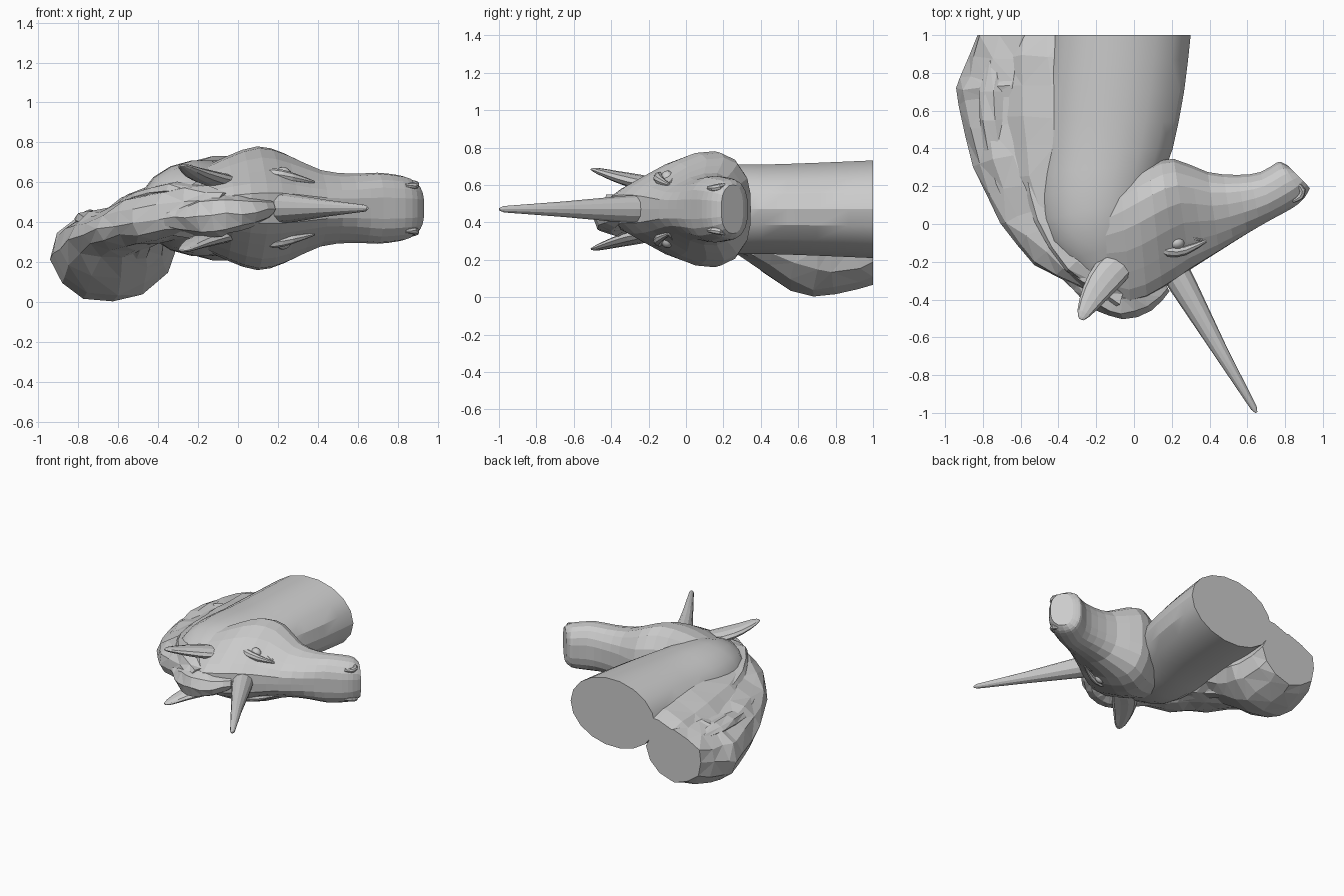
import bpy, bmesh, math, random
from mathutils import Vector, Matrix

random.seed(4)
MID = 0.47          # height of the head's symmetry plane
Z = Vector((0, 0, 1))


def oval(n):
    return [((1 - math.cos(math.pi * i / n)) / 2, math.sin(math.pi * i / n)) for i in range(n + 1)]


def catmull(rows, k):
    out = []
    for i in range(len(rows) - 1):
        p0, p1, p2, p3 = rows[max(i - 1, 0)], rows[i], rows[i + 1], rows[min(i + 2, len(rows) - 1)]
        for s in range(k):
            t = s / k
            out.append([0.5 * (2 * b + (c - a) * t + (2 * a - 5 * b + 4 * c - d) * t * t
                               + (3 * b - a - 3 * c + d) * t ** 3)
                        for a, b, c, d in zip(p0, p1, p2, p3)])
    return out + [list(rows[-1])]


def loft(name, rows, half, half2=None, k=2, jitter=0.0, flat_end=False, smooth=None):
    """rows: edge point A, edge point B, half width across.
    half: half outline (t, w); half2: optional outline blended in towards the far end."""
    rows = catmull(rows, k)
    mids = [(Vector(r[:3]) + Vector(r[3:6])) / 2 for r in rows]
    bm = bmesh.new()
    rings = []
    for i, r in enumerate(rows):
        f = min(max((i / (len(rows) - 1) - 0.35) / 0.3, 0), 1)
        shape = [(t + (u - t) * f, w + (v - w) * f) for (t, w), (u, v) in zip(half, half2 or half)]
        outline = shape + [(t, -w) for t, w in reversed(shape[1:-1])]
        a, b = Vector(r[:3]), Vector(r[3:6])
        across = (mids[min(i + 1, len(mids) - 1)] - mids[max(i - 1, 0)]).cross(b - a).normalized()
        ring = []
        for t, w in outline:
            co = a.lerp(b, t) + across * w * r[6]
            co += Vector([random.uniform(-jitter, jitter) for _ in range(3)])
            if flat_end and i == len(rows) - 1:
                co.y = 1.0
            ring.append(bm.verts.new(co))
        rings.append(ring)
    n = len(rings[0])
    for p, q in zip(rings, rings[1:]):
        for j in range(n):
            bm.faces.new((p[j], p[(j + 1) % n], q[(j + 1) % n], q[j]))
    bm.faces.new(rings[0])
    bm.faces.new(rings[-1])
    if jitter:
        bmesh.ops.triangulate(bm, faces=[f for f in bm.faces if len(f.verts) == 4])
    return finish(name, bm, smooth)


def finish(name, bm, smooth=None):
    bmesh.ops.recalc_face_normals(bm, faces=bm.faces)
    me = bpy.data.meshes.new(name)
    bm.to_mesh(me)
    bm.free()
    ob = bpy.data.objects.new(name, me)
    bpy.context.collection.objects.link(ob)
    if smooth:
        bpy.context.view_layer.objects.active = ob
        ob.select_set(True)
        bpy.ops.object.shade_smooth_by_angle(angle=math.radians(smooth))
        ob.select_set(False)
    return ob


def tube(name, path, thick=1.0, sides=5, **kw):
    """path: x, y, z, radius; thick scales the radius along z."""
    rows = []
    for i, p in enumerate(path):
        a, b = path[max(i - 1, 0)], path[min(i + 1, len(path) - 1)]
        side = (Vector(b[:3]) - Vector(a[:3])).cross(Z).normalized() * p[3]
        c = Vector(p[:3])
        rows.append([*(c - side), *(c + side), p[3] * thick])
    return loft(name, rows, oval(sides), **kw)


def flat_rows(rows):
    return [(ax, ay, MID, bx, by, MID, w) for ax, ay, bx, by, w in rows]


def blob(name, co, size):
    bm = bmesh.new()
    m = Matrix.Translation(co) @ Matrix.Diagonal((*size, 1))
    bmesh.ops.create_uvsphere(bm, u_segments=12, v_segments=8, radius=1, matrix=m)
    return finish(name, bm, 40)


# Head: forehead point, jaw point, half width; egg-shaped skull turning into a squarer muzzle
skull = [(0, 0), (0.01, 0.25), (0.1, 0.42), (0.24, 0.6), (0.42, 0.82), (0.6, 0.97),
         (0.76, 1), (0.88, 0.88), (0.97, 0.6), (1, 0.3), (1, 0)]
snout = [(0, 0), (0.0, 0.3), (0.05, 0.58), (0.16, 0.8), (0.33, 0.96), (0.52, 1),
         (0.7, 0.97), (0.84, 0.85), (0.95, 0.6), (1, 0.3), (1, 0)]
loft("head", flat_rows([
    (-0.22, -0.33, -0.25, 0.08, 0.17), (-0.02, -0.41, -0.07, 0.22, 0.26),
    (0.15, -0.34, 0.08, 0.31, 0.31), (0.30, -0.24, 0.21, 0.345, 0.275),
    (0.45, -0.145, 0.39, 0.275, 0.195), (0.60, -0.05, 0.55, 0.26, 0.175),
    (0.73, 0.025, 0.67, 0.275, 0.178), (0.84, 0.085, 0.755, 0.325, 0.167),
    (0.90, 0.135, 0.785, 0.325, 0.155), (0.932, 0.19, 0.82, 0.305, 0.13)]), skull, snout)

# Neck: crest point, throat point, half width
loft("neck", flat_rows([
    (-0.30, -0.28, 0.05, -0.15, 0.15), (-0.46, -0.1, 0.1, 0.05, 0.225),
    (-0.50, 0.15, 0.15, 0.25, 0.243), (-0.48, 0.4, 0.205, 0.4, 0.242),
    (-0.46, 0.7, 0.265, 0.7, 0.252), (-0.43, 1, 0.30, 1, 0.265)]),
    oval(9), flat_end=True, smooth=25)

# Mane: heavy faceted mass falling to the lower side
loft("mane", [
    (-0.10, -0.46, .45, -0.02, -0.25, .47, .10), (-0.28, -0.35, .44, -0.15, -0.12, .48, .14),
    (-0.52, -0.22, .40, -0.25, 0.05, .47, .12), (-0.70, 0.0, .36, -0.30, 0.15, .44, .12),
    (-0.84, 0.3, .31, -0.36, 0.35, .39, .14), (-0.93, 0.62, .23, -0.33, 0.62, .28, .22),
    (-0.91, 0.78, .23, -0.33, 0.78, .25, .235), (-0.84, 1, .27, -0.36, 1, .28, .20)],
    oval(6), jitter=0.014, flat_end=True)

# Root of the mane bridging down from the neck
loft("mane_root", [
    (-0.38, -0.24, .44, -0.08, -0.12, .56, .10), (-0.60, 0.08, .39, -0.18, 0.15, .57, .11),
    (-0.71, 0.42, .36, -0.20, 0.42, .57, .10), (-0.73, 0.72, .36, -0.22, 0.72, .56, .10),
    (-0.70, 1, .34, -0.28, 1, .50, .09)], oval(5), jitter=0.012, flat_end=True)

# Locks laid over the mane
locks = [
    [(-0.14, -0.30, .55, .04), (-0.30, -0.20, .56, .08), (-0.45, 0.05, .52, .09), (-0.52, 0.3, .49, .07), (-0.55, 0.52, .47, .03)],
    [(-0.12, -0.18, .60, .04), (-0.23, -0.02, .64, .07), (-0.30, 0.2, .63, .07), (-0.36, 0.45, .58, .05), (-0.40, 0.6, .56, .02)],
    [(-0.40, -0.18, .44, .05), (-0.60, 0.08, .41, .09), (-0.71, 0.4, .40, .09), (-0.74, 0.70, .42, .08), (-0.70, 0.97, .40, .03)],
    [(-0.20, -0.26, .37, .05), (-0.36, -0.08, .34, .07), (-0.48, 0.2, .31, .07), (-0.54, 0.5, .19, .08), (-0.57, 0.75, .06, .05)],
]
for i, path in enumerate(locks):
    tube(f"mane_lock_{i + 1}", path, thick=0.5, sides=4, jitter=0.006)

# Forelock between the ears
tube("forelock", [(-0.42, -0.20, .42, .03), (-0.28, -0.28, .42, .08), (-0.15, -0.345, .43, .12),
                  (-0.05, -0.395, .44, .118), (0.06, -0.375, .45, .09), (0.16, -0.31, .47, .05)],
     thick=0.85, sides=4, jitter=0.008)

# Horn
tube("horn", [(0.20, -0.22, MID, .078), (0.26, -0.325, MID, .072), (0.45, -0.66, MID, .041),
              (0.635, -0.975, MID, .017), (0.648, -0.998, MID, .006)], sides=6, k=1, smooth=20)

# Mirrored pairs: ears, eyes, lids, nostrils
for side, s in (("upper", 1), ("lower", -1)):
    def h(d):
        return MID + s * d
    tube(f"ear_{side}", [(0.10, -0.10, h(.10), .03), (-0.03, -0.17, h(.13), .075),
                         (-0.13, -0.26, h(.148), .09), (-0.21, -0.37, h(.175), .07),
                         (-0.265, -0.47, h(.205), .038), (-0.28, -0.505, h(.213), .012)],
         thick=0.42, sides=5)
    blob(f"eye_{side}", (0.225, -0.1, h(.165)), (.043, .036, .042))
    tube(f"upper_lid_{side}", [(0.09, -0.11, h(.175), .015), (0.18, -0.145, h(.172), .028),
                               (0.27, -0.14, h(.155), .024), (0.38, -0.09, h(.13), .008)], sides=4)
    tube(f"lower_lid_{side}", [(0.12, -0.08, h(.18), .012), (0.22, -0.055, h(.178), .018),
                               (0.36, -0.085, h(.138), .008)], sides=4)
    tube(f"nostril_rim_{side}", [(0.84, 0.12, h(.115), .01), (0.88, 0.145, h(.112), .018),
                                 (0.89, 0.18, h(.12), .018), (0.865, 0.215, h(.135), .008)], sides=4)
